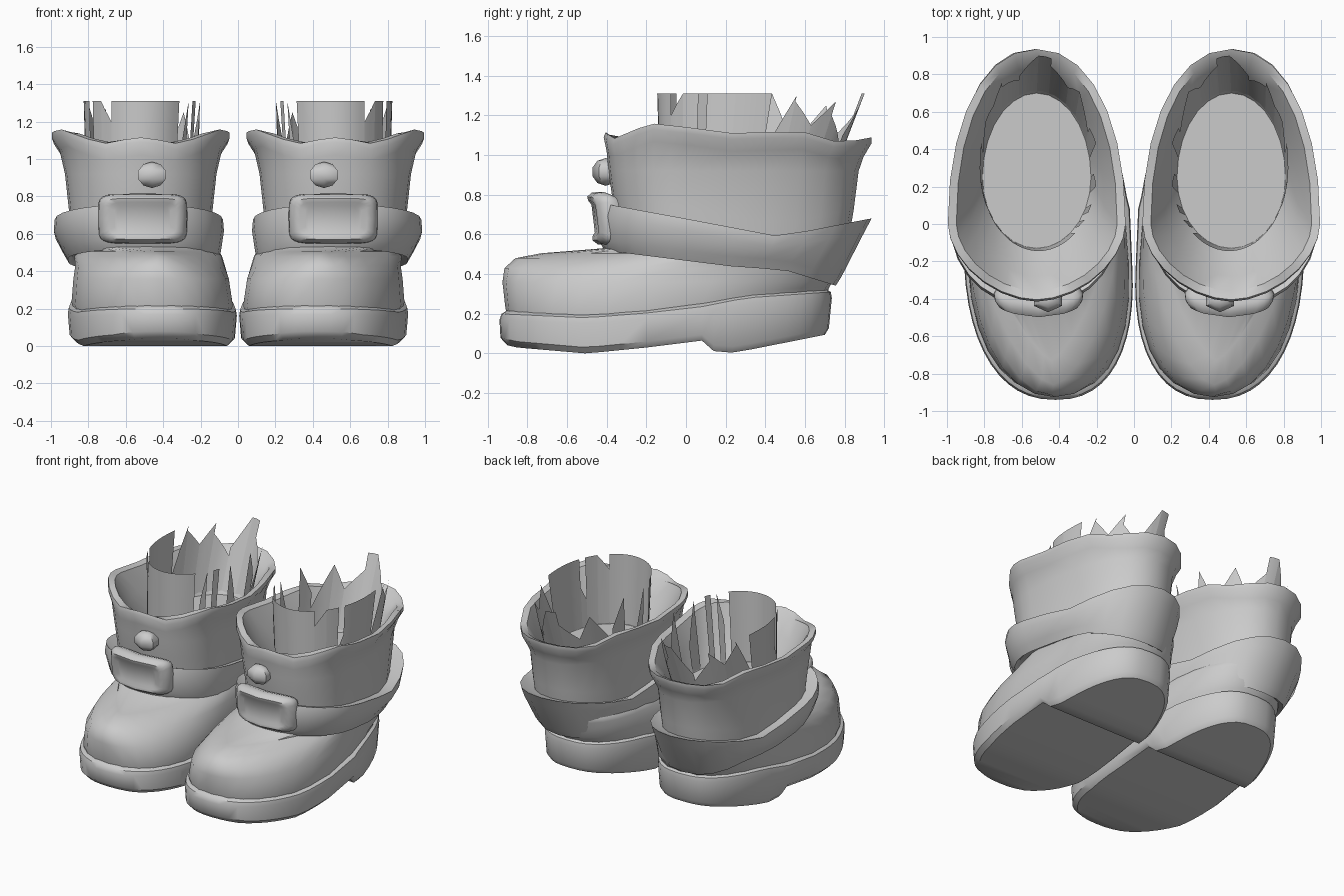
import bpy, bmesh, math
from mathutils import Vector

if "Cube" in bpy.data.objects:
    bpy.data.objects.remove(bpy.data.objects["Cube"])

N = 28
grey = bpy.data.materials.new("plain_grey")
grey.diffuse_color = (0.6, 0.6, 0.6, 1)
grey.use_nodes = True
grey.node_tree.nodes["Principled BSDF"].inputs["Base Color"].default_value = grey.diffuse_color


def table(*pts):
    """Piecewise linear height as a function of y."""
    def f(y):
        if y <= pts[0][0]:
            return pts[0][1]
        for (a, u), (b, v) in zip(pts, pts[1:]):
            if y <= b:
                return u + (v - u) * (y - a) / (b - a)
        return pts[-1][1]
    return f


def ring(z, y0, y1, w, cx=0.46, ym=-0.2, ef=2.2, eb=2.6, cxf=0.0, tb=0.0, n=N, heel=False):
    """Egg-shaped outline: front y0, back y1, widest at ym."""
    pts = []
    for i in range(n):
        a = 2 * math.pi * i / n
        s, c = math.sin(a), math.cos(a)
        e = ef if c > 0 else eb
        k = abs(c) ** (2 / e)
        y = ym + (y0 - ym) * k if c > 0 else ym + (y1 - ym) * k
        if heel:  # line points up with the heel step
            y = .08 if -.08 < y < .07 else .14 if .07 <= y < .18 else y
        x = cx + math.copysign(abs(s) ** (2 / e), s) * w * (1 - (tb * k if c < 0 else 0))
        x += cxf * k if c > 0 else 0
        pts.append(Vector((x, y, z(y) if callable(z) else z)))
    return pts


def finish(name, bm, side, angle=40, closed=True):
    for v in bm.verts:
        v.co.x *= side
    if closed:
        bmesh.ops.recalc_face_normals(bm, faces=bm.faces)
    me = bpy.data.meshes.new(name)
    bm.to_mesh(me)
    bm.free()
    ob = bpy.data.objects.new(("right_" if side > 0 else "left_") + name, me)
    bpy.context.collection.objects.link(ob)
    me.materials.append(grey)
    bpy.ops.object.select_all(action='DESELECT')
    ob.select_set(True)
    bpy.context.view_layer.objects.active = ob
    bpy.ops.object.shade_smooth_by_angle(angle=math.radians(angle))
    return ob


def loft(name, rings, side, angle=40):
    bm = bmesh.new()
    rows = [[bm.verts.new(p) for p in r] for r in rings]
    n = len(rows[0])
    for a, b in zip(rows, rows[1:]):
        for i in range(n):
            j = (i + 1) % n
            bm.faces.new((a[i], a[j], b[j], b[i]))
    # end caps made of strips running across the boot
    for r in (rows[0], rows[-1]):
        for i in range(n // 2):
            q = [r[i], r[i + 1], r[(n - i - 1) % n], r[(n - i) % n]]
            bm.faces.new(list(dict.fromkeys(q)))
    return finish(name, bm, side, angle)


# Height curves along the boot
tread = table((-.94, .05), (-.85, .03), (-.5, 0), (0, .05), (.08, .065), (.14, .012),
              (.2, 0), (.3, .015), (.73, .1))
welt = table((-.94, .2), (-.5, .18), (0, .22), (.3, .28), (.73, .31))
cuff_low = table((-.42, .52), (.22, .44), (.5, .42), (.76, .34))
cuff_top = table((-.44, .76), (.05, .67), (.47, .59), (.93, .68))
rim = table((-.41, 1.12), (-.37, 1.08), (-.18, 1.16), (.1, 1.13), (.3, 1.1), (.55, 1.13),
            (.78, 1.06), (.94, 1.09))


def up(f, d):
    return lambda y: f(y) + d


def build(side):
    # Sole with stepped heel
    foot = dict(cxf=-0.04, tb=0.1, ef=2.35)
    sole = dict(foot, n=48, heel=True)
    loft("sole", [
        ring(tread, -.90, .70, .41, **sole),
        ring(up(tread, .03), -.935, .72, .44, **sole),
        ring(up(welt, -.03), -.94, .735, .45, **sole),
        ring(welt, -.93, .73, .445, **sole),
        ring(up(welt, .02), -.90, .70, .41, **sole)], side)

    # Rounded toe and ankle
    loft("foot", [
        ring(up(welt, -.05), -.89, .69, .41, **foot),
        ring(up(welt, .03), -.91, .725, .43, **foot),
        ring(.36, -.925, .74, .415, cx=.465, ym=-.15, cxf=-.04, ef=2.2),
        ring(.43, -.915, .76, .40, cx=.47, ym=-.05, cxf=-.03, ef=1.9),
        ring(.48, -.86, .78, .395, cx=.48, ym=.05, cxf=-.05, ef=1.6),
        ring(.505, -.73, .79, .39, cx=.49, ym=.1, cxf=-.05, ef=1.35),
        ring(.53, -.42, .79, .38, cx=.5, ym=.1, ef=2.0),
        ring(.57, -.36, .79, .37, cx=.51, ym=.1, ef=2.0)], side, 50)

    # Flared ankle strap running down into the heel counter
    sh = dict(cx=.52, ym=.02, ef=2.1, eb=2.2)
    loft("ankle_strap", [
        ring(up(cuff_low, .02), -.37, .71, .37, **sh),
        ring(cuff_low, -.41, .755, .405, cx=.505, ym=.02, ef=2.1, eb=2.4),
        ring(up(cuff_low, .05), -.44, .785, .425, cx=.515, ym=.02, ef=2.1, eb=2.3),
        ring(up(cuff_top, -.06), -.445, .90, .455, cx=.53, ym=.02, ef=2.1, eb=2.2),
        ring(cuff_top, -.43, .935, .45, cx=.53, ym=.02, ef=2.1, eb=2.2),
        ring(up(cuff_top, -.02), -.37, .85, .39, **sh)], side)

    # Shaft with wavy rim, sloping lining and inner floor
    rm = dict(cx=.52, ym=0, ef=1.8, eb=2.15)
    loft("shaft", [
        ring(up(cuff_top, -.08), -.35, .82, .375, **sh),
        ring(up(cuff_top, .06), -.375, .845, .385, **sh),
        ring(.92, -.39, .87, .405, **sh),
        ring(up(rim, -.09), -.40, .895, .435, cx=.52, ym=.01, ef=1.95, eb=2.2),
        ring(up(rim, -.03), -.415, .935, .475, **rm),
        ring(rim, -.405, .935, .475, **rm),
        ring(up(rim, -.01), -.36, .89, .43, **rm),
        ring(.97, -.28, .81, .36, cx=.52, ym=.1, ef=1.9, eb=2.1),
        ring(.80, -.13, .70, .29, cx=.52, ym=.25, ef=2, eb=2)], side)

    # Ragged inner lining: separate strips leaning outwards
    # (start step, end step, top at start, top at end) around 56 steps
    low = ring(.79, -.13, .70, .29, cx=.52, ym=.25, ef=2, eb=2, n=56)
    top = ring(1.31, -.145, .90, .315, cx=.51, ym=.3, ef=2, eb=2, n=56)
    bm = bmesh.new()
    strips = [(-6, 5, 1.31, 1.31), (5, 7, 1.2, 1.31), (7, 9, 1.31, 1.31), (9, 10, 1.0, 1.1),
              (10, 13, 1.31, 1.31), (13, 16, 1.31, 1.31), (16, 18, 1.0, 1.3),
              (18, 20, 1.27, 1.15), (20, 22, 1.15, 1.27), (22, 25, 1.2, 1.05),
              (25, 28, 1.1, 1.31), (28, 30, 1.31, 1.31), (30, 33, 1.2, 1.08),
              (33, 35, 1.08, 1.25), (35, 38, 1.25, 1.0), (38, 40, 1.1, 1.31),
              (42, 44, 1.0, 1.31), (46, 47, 1.31, 1.31), (48, 49, 1.31, 1.1)]
    for a, b, za, zb in strips:
        prev = None
        for i in range(a, b + 1):
            z = za + (zb - za) * (i - a) / (b - a)
            p, q = low[i % 56], top[i % 56]
            pair = (bm.verts.new(p), bm.verts.new(p.lerp(q, (z - .79) / .52)))
            if prev:
                bm.faces.new((prev[0], pair[0], pair[1], prev[1]))
            prev = pair
    finish("torn_lining", bm, side, 40, closed=False)

    # Buckle: rounded frame with a shallow dished plate
    def plate(hx, hz, y):
        pts = []
        for i in range(24):
            a = 2 * math.pi * i / 24
            s, c = math.sin(a), math.cos(a)
            x = math.copysign(abs(c) ** .35, c) * hx
            z = math.copysign(abs(s) ** .35, s) * hz
            pts.append(Vector((.51 + x, y - z * .12 + .06 * (x / .24) ** 2, .68 + z)))
        return pts
    loft("buckle", [plate(.22, .12, -.38), plate(.24, .135, -.42), plate(.235, .13, -.46),
                    plate(.21, .11, -.485), plate(.18, .09, -.482),
                    plate(.15, .07, -.468)], side, 50)

    # Small pointed stud above the buckle
    bm = bmesh.new()
    bmesh.ops.create_uvsphere(bm, u_segments=6, v_segments=5, radius=1)
    for v in bm.verts:
        v.co = Vector((.46 + v.co.x * .09, -.405 + v.co.y * .07, .915 + v.co.z * .07))
    finish("stud", bm, side, 50)


for side in (1, -1):
    build(side)
